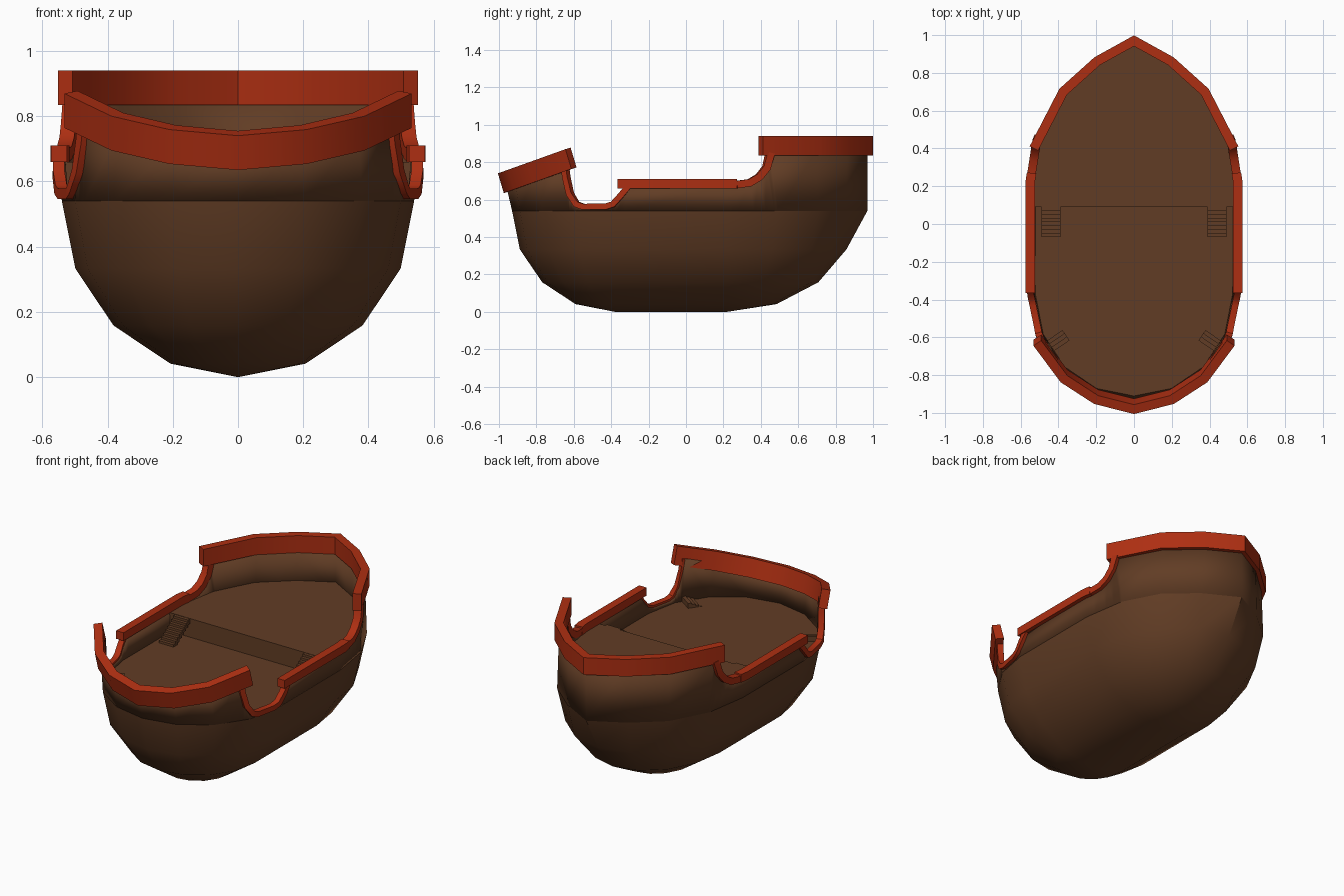
import bpy, bmesh, math
from mathutils import Vector

cube = bpy.data.objects.get("Cube")
if cube:
    bpy.data.objects.remove(cube)


def material(name, rgb):
    m = bpy.data.materials.new(name)
    m.use_nodes = True
    m.diffuse_color = (*rgb, 1)
    m.node_tree.nodes["Principled BSDF"].inputs["Base Color"].default_value = (*rgb, 1)
    return m


WOOD = material("brown wood", (0.12, 0.046, 0.018))
RED = material("red trim", (0.42, 0.028, 0.006))


def build(name, verts, faces, mat, smooth=None, recalc=True):
    bm = bmesh.new()
    vs = [bm.verts.new(v) for v in verts]
    for f in faces:
        bm.faces.new([vs[i] for i in f])
    bmesh.ops.remove_doubles(bm, verts=bm.verts, dist=0.0005)
    if recalc:
        bmesh.ops.recalc_face_normals(bm, faces=bm.faces)
    for f in bm.faces:
        f.smooth = smooth is not None
    me = bpy.data.meshes.new(name)
    bm.to_mesh(me)
    bm.free()
    if smooth:
        me.set_sharp_from_angle(angle=math.radians(smooth))
    me.materials.append(mat)
    ob = bpy.data.objects.new(name, me)
    bpy.context.collection.objects.link(ob)
    return ob


def mirrored(half):
    """Close a half outline that starts and ends on the centre line."""
    return half + [Vector((-p.x, *p[1:])) for p in half[-2:0:-1]]


def loft(rings):
    n = len(rings[0])
    verts = [p for r in rings for p in r]
    faces = [(k * n + i, k * n + (i + 1) % n, (k + 1) * n + (i + 1) % n, (k + 1) * n + i)
             for k in range(len(rings) - 1) for i in range(n)]
    return verts, faces


# Half outlines of the hull, bow to stern
BOW_Y, STERN_Y, SEAM = -0.38, 0.22, 0.54
STEPS = [math.radians(22.5 * i) for i in range(5)]


def hull_half(c, tip=0.0):
    pts = [Vector((0.54 * c * math.sin(a), BOW_Y - 0.55 * c * math.cos(a))) for a in STEPS]
    pts += [Vector((0.54 * c * math.sin(a), STERN_Y + 0.69 * c * math.cos(a))) for a in STEPS[::-1]]
    pts[-1].y += tip
    return pts


lower = hull_half(1, 0.06)
upper = [Vector(p) for p in ((0, -.965), (.2, -.915), (.37, -.805), (.5, -.6), (.55, -.36),
                             (.55, .22), (.515, .44), (.375, .7), (.195, .862), (0, .97))]

# Lower hull: half a stretched sphere
rings = []
for a in STEPS[::-1]:
    half = hull_half(math.cos(a), 0.06 if a == 0 else 0)
    rings.append(mirrored([Vector((p.x, p.y, SEAM * (1 - math.sin(a)))) for p in half]))
verts, faces = loft(rings)
bm_faces = [f for f in faces if f[0] >= len(rings[0])]
# The lowest ring collapses onto the keel, so join it with triangles and quads
for f in faces:
    if f[0] < len(rings[0]):
        a, b, c, d = f
        if (verts[a] - verts[b]).length < 0.001:
            bm_faces.append((a, c, d))
        else:
            bm_faces.append(f)
build("lower_hull", verts, bm_faces, WOOD, 35)

# Height of the wall along its length
profile = [(-.965, .69), (-.65, .80), (-.64, .72), (-.62, .63), (-.585, .575), (-.55, .562),
           (-.43, .562), (-.39, .575), (-.35, .62), (-.31, .67), (.27, .68), (.34, .69),
           (.39, .72), (.43, .77), (.45, .85), (.97, .88)]


def height(y):
    for (y0, z0), (y1, z1) in zip(profile, profile[1:]):
        if y <= y1:
            return z0 + (z1 - z0) * (y - y0) / (y1 - y0)
    return profile[-1][1]


def along(y):
    """Matching points on the upper and lower outlines."""
    for i in range(len(upper) - 1):
        if y <= upper[i + 1].y + 1e-6:
            t = (y - upper[i].y) / (upper[i + 1].y - upper[i].y)
            return upper[i].lerp(upper[i + 1], t), lower[i].lerp(lower[i + 1], t)


def wall_point(y, z=None):
    p = along(y)[0]
    return Vector((p.x, p.y, height(y) if z is None else z))


# Upper wall with boarding gaps
stations = sorted({round(p.y, 4) for p in upper} | {y for y, z in profile})
bottom = [Vector((*along(y)[1], SEAM)) for y in stations]
top = [wall_point(y) for y in stations]
wall = build("upper_wall", *loft([mirrored(bottom), mirrored(top)]), WOOD, 30, False)
mod = wall.modifiers.new("thickness", "SOLIDIFY")
mod.thickness = 0.02
mod.offset = -1


# Decks
def slab(name, half, z0, z1):
    outline = mirrored(half)
    n = len(outline)
    verts, faces = loft([[Vector((p.x, p.y, z)) for p in outline] for z in (z0, z1)])
    build(name, verts, faces + [tuple(range(n)), tuple(range(n, 2 * n))], WOOD)


slab("main_deck", [p * 0.99 for p in lower], 0.53, 0.545)
rear = [Vector((0, .09)), Vector((.535, .09))] + [p * 0.98 for p in upper[5:]]
slab("rear_deck", rear, 0.54, 0.66)


# Rails: a rectangular section swept along a path
def rail(name, path, w, h, up=None):
    verts, n = [], len(path)
    for i, p in enumerate(path):
        a = (p - path[max(i - 1, 0)]).normalized()
        b = (path[min(i + 1, n - 1)] - p).normalized()
        t = (a + b).normalized()
        side = t.cross(up or Vector((0, 0, 1))).normalized()
        lift = up.normalized() if up else side.cross(t)
        mitre = 1 / max(0.6, t.dot(b if i < n - 1 else a))
        for s, u in ((-1, -1), (1, -1), (1, 1), (-1, 1)):
            verts.append(p + side * s * w / 2 * mitre + lift * u * h / 2)
    faces = [(4 * i + j, 4 * i + (j + 1) % 4, 4 * i + 4 + (j + 1) % 4, 4 * i + 4 + j)
             for i in range(n - 1) for j in range(4)]
    faces += [(3, 2, 1, 0), tuple(range(4 * n - 4, 4 * n))]
    build(name, verts, faces, RED, 35)


def across(half):
    """Path from one side over the centre line to the other."""
    return half + [Vector((-p.x, p.y, p.z)) for p in half[-2::-1]]


bow = [Vector((p.x, p.y, 0.695 + 0.36 * (p.y + 0.965)))
       for p in [Vector((.512, -.615))] + upper[2::-1]]
rail("bow_rail", across(bow), 0.05, 0.11, Vector((0, -0.3, 1)))
stern = [Vector((p.x, p.y, 0.887)) for p in [Vector((.53, .4))] + upper[7:]]
rail("stern_rail", across(stern), 0.05, 0.105)

gap = [wall_point(y) for y, z in profile[1:10]]
sweep = [wall_point(y) for y, z in profile[10:15]]
middle = [wall_point(y, 0.685) for y in (-.365, .22, .27)]
for side, s in (("left", 1), ("right", -1)):
    for name, path, w, h in (("gap_rail", gap, .035, .032), ("middle_rail", middle, .05, .05),
                             ("sweep_rail", sweep, .045, .04)):
        rail(f"{side}_{name}", [Vector((p.x * s, p.y, p.z)) for p in path], w, h)


# Stairs
def stairs(name, low, high, width, thick, count=8):
    run = (high - low) / count
    flat = Vector((run.x, run.y, 0))
    across_dir = flat.cross(Vector((0, 0, 1))).normalized() * width / 2
    verts, faces = [], []
    for i in range(count):
        p = low + flat * i + Vector((0, 0, run.z * (i + 1) + low.z - low.z))
        base = len(verts)
        for z in (-thick, 0):
            for q in (p - across_dir, p + across_dir, p + flat + across_dir, p + flat - across_dir):
                verts.append(q + Vector((0, 0, z)))
        faces += [tuple(base + j for j in f) for f in
                  ((3, 2, 1, 0), (4, 5, 6, 7), (0, 1, 5, 4), (1, 2, 6, 5), (2, 3, 7, 6), (3, 0, 4, 7))]
    build(name, verts, faces, WOOD)


for side, s in (("left", 1), ("right", -1)):
    stairs(f"{side}_rear_stairs", Vector((.44 * s, -.07, .545)), Vector((.44 * s, .09, .658)), .1, .03)
    stairs(f"{side}_bow_stairs", Vector((.32 * s, -.735, .5)), Vector((.42 * s, -.59, .575)), .1, .05)
